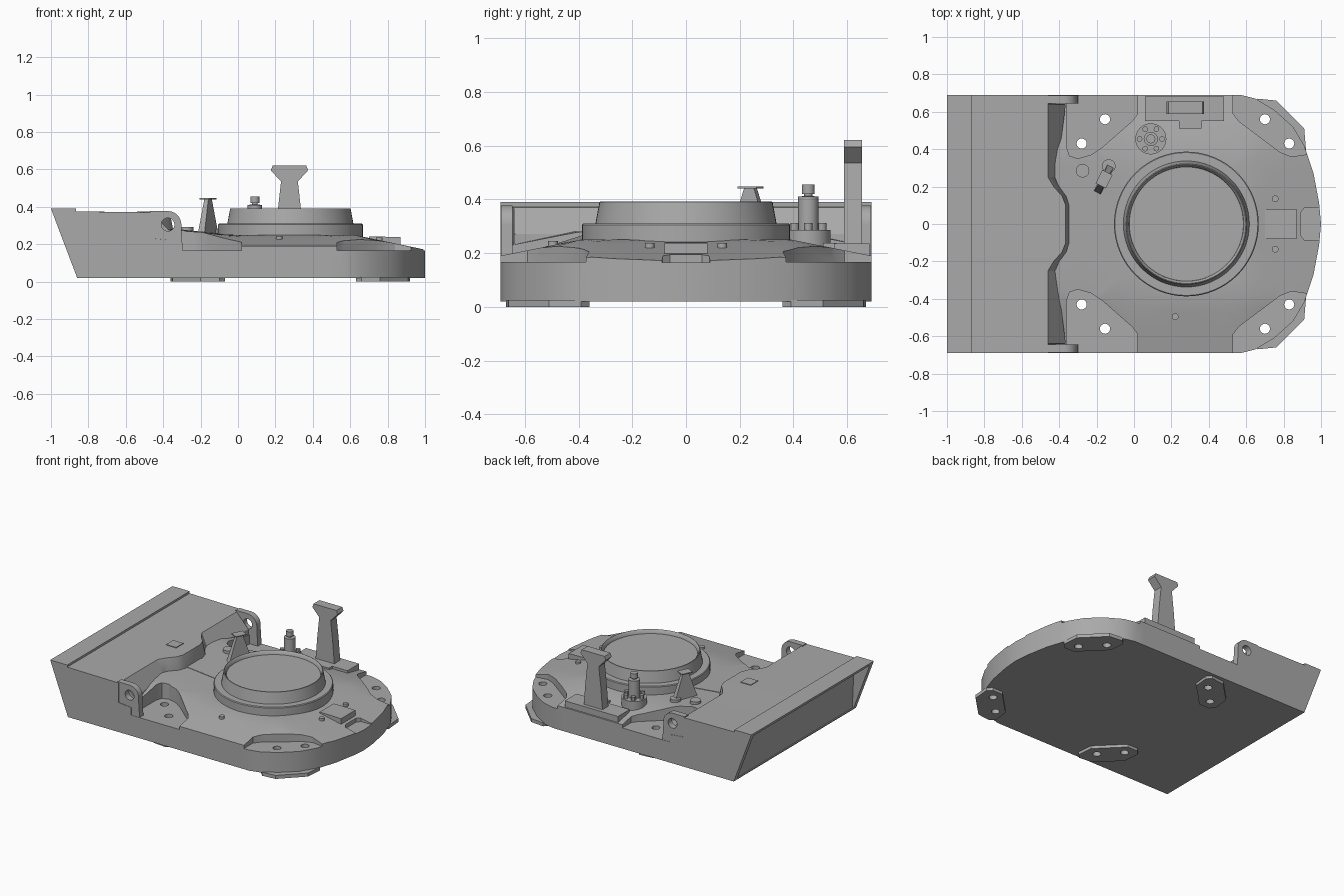
import bpy, bmesh, math
from mathutils import Vector

cube = bpy.data.objects.get("Cube")
if cube:
    bpy.data.objects.remove(cube, do_unlink=True)

grey = bpy.data.materials.new("plain grey")
grey.use_nodes = True
COLOUR = (0.4, 0.4, 0.4, 1)
grey.diffuse_color = COLOUR
grey.node_tree.nodes["Principled BSDF"].inputs["Base Color"].default_value = COLOUR

CX = 0.28  # centre of the round turret


def finish(name, bm):
    bmesh.ops.recalc_face_normals(bm, faces=bm.faces)
    mesh = bpy.data.meshes.new(name)
    bm.to_mesh(mesh)
    bm.free()
    mesh.materials.append(grey)
    obj = bpy.data.objects.new(name, mesh)
    bpy.context.collection.objects.link(obj)
    return obj


def skin(name, loops):
    """Join equal-length closed loops of points and cap both ends."""
    bm = bmesh.new()
    rows = [[bm.verts.new(p) for p in loop] for loop in loops]
    n = len(rows[0])
    for a, b in zip(rows, rows[1:]):
        for i in range(n):
            j = (i + 1) % n
            bm.faces.new((a[i], a[j], b[j], b[i]))
    bm.faces.new(rows[0])
    bm.faces.new(rows[-1])
    return finish(name, bm)


def prism(name, pts, lo, hi, axis="z"):
    place = (lambda p, h: (p[0], p[1], h)) if axis == "z" else (lambda p, h: (p[0], h, p[1]))
    return skin(name, [[place(p, h) for p in pts] for h in (lo, hi)])


def box(name, x0, x1, y0, y1, z0, z1):
    return prism(name, [(x0, y0), (x1, y0), (x1, y1), (x0, y1)], z0, z1)


def turned(name, x, y, profile, sides=32):
    """Stack of circles given as (radius, height)."""
    ring = [(math.cos(math.tau * i / sides), math.sin(math.tau * i / sides)) for i in range(sides)]
    return skin(name, [[(x + r * c, y + r * s, z) for c, s in ring] for r, z in profile])


def disc(name, x, y, r, z0, z1, sides=20):
    return turned(name, x, y, [(r, z0), (r, z1)], sides)


def cut(obj, cutters):
    bpy.context.view_layer.objects.active = obj
    for c in cutters:
        mod = obj.modifiers.new("cut", "BOOLEAN")
        mod.operation = "DIFFERENCE"
        mod.solver = "EXACT"
        mod.object = c
        bpy.ops.object.modifier_apply(modifier=mod.name)
        bpy.data.objects.remove(c, do_unlink=True)


def deck_z(x, y):
    side = max(0, abs(y) - 0.39) / 0.3
    nose = max(0, x - 0.62) / 0.36
    tail = max(0, -0.05 - x) / 0.3
    return 0.25 - 0.06 * side - 0.075 * nose + 0.03 * tail


# Hull: rounded nose, with a deck sloping away from the turret
half = [(-0.6, 0), (-0.6, 0.69), (-0.05, 0.69), (0.57, 0.69), (0.65, 0.67), (0.75, 0.61),
        (0.85, 0.52), (0.91, 0.42), (0.96, 0.27), (0.99, 0.11), (1, 0)]
corners = half + [(x, -y) for x, y in half[-2:0:-1]]
outline = []
for a, b in zip(corners, corners[1:] + corners[:1]):
    a, b = Vector(a), Vector(b)
    steps = max(1, round((b - a).length / 0.08))
    outline += [a.lerp(b, i / steps) for i in range(steps)]
centre = Vector((CX, 0))
loops = [[(p.x, p.y, 0.02) for p in outline]]
for t in (0, 0.2, 0.4, 0.65, 0.9, 1):
    loop = []
    for p in outline:
        q = p.lerp(centre + (p - centre).normalized() * 0.36, t)
        loop.append((q.x, q.y, deck_z(q.x, q.y)))
    loops.append(loop)
hull = skin("hull", loops)

# Corner pockets, bolt holes and the nose notch
rear_pocket = [(0.02, 0.8), (0.02, 0.59), (-0.01, 0.55), (-0.17, 0.41), (-0.23, 0.37), (-0.3, 0.35),
               (-0.345, 0.365), (-0.36, 0.41), (-0.36, 0.8)]
nose_pocket = [(0.53, 0.8), (0.53, 0.59), (0.56, 0.55), (0.72, 0.43), (0.78, 0.385), (0.84, 0.36),
               (0.91, 0.37), (1.1, 0.4), (1.1, 0.8)]
hole_spots = [(-0.28, 0.43), (-0.155, 0.56), (0.7, 0.56), (0.83, 0.43)]


def hole_cutters(spots, s):
    return [disc("hole_cutter", x, s * y, 0.027, -0.1, 0.5) for x, y in spots]


cutters = [prism("notch_cutter", [(0.89, 0.06), (0.91, 0.085), (1.1, 0.095),
                                  (1.1, -0.095), (0.91, -0.085), (0.89, -0.06)], 0.165, 0.5)]
for s in (1, -1):
    for pocket in (rear_pocket, nose_pocket):
        cutters.append(prism("pocket_cutter", [(x, s * y) for x, y in pocket], 0.167, 0.5))
    cutters += hole_cutters(hole_spots, s)
cut(hull, cutters)

# Mounting pads under the corners
pad = [(-0.36, 0.39), (-0.33, 0.36), (-0.25, 0.36), (-0.08, 0.53), (-0.07, 0.64), (-0.1, 0.67),
       (-0.2, 0.66), (-0.35, 0.51)]
for s, side in ((1, "left"), (-1, "right")):
    for end, pts, spots in (("rear", pad, hole_spots[:2]),
                            ("nose", [(0.56 - x, y) for x, y in pad], hole_spots[2:])):
        plate = prism(f"{end}_pad_{side}", [(x, s * y) for x, y in pts], 0, 0.025)
        cut(plate, hole_cutters(spots, s))

# Raised tail block, stations are (y, upper edge x, lower edge x)
stations = [(0.69, -0.46, -0.46), (0.645, -0.46, -0.46), (0.64, -0.46, -0.365), (0.25, -0.46, -0.415),
            (0.2, -0.43, -0.395), (0.15, -0.385, -0.36), (0.1, -0.365, -0.345)]
stations += [(-y, a, b) for y, a, b in reversed(stations)]
tail = skin("tail_block", [[(-0.86, y, 0.02), (-1, y, 0.39), (-0.865, y, 0.39), (-0.865, y, 0.375),
                            (a, y, 0.37), (b, y, 0.27), (b, y, 0.02)] for y, a, b in stations])
cut(tail, [prism("recess_cutter", [(-0.855, 0.03), (-1.1, 0.03), (-1.1, 0.368), (-0.87, 0.368)],
                 -0.655, 0.655, "y")])
box("tail_plate", -0.54, -0.46, -0.04, 0.04, 0.365, 0.376)

# Lifting ears beside the tail block
ex, ez, er = -0.375, 0.305, 0.072
ear = [(-0.47, 0.16), (-0.295, 0.16), (-0.303, 0.28)]
ear += [(ex + er * math.cos(math.radians(a)), ez + er * math.sin(math.radians(a))) for a in range(0, 91, 10)]
ear += [(-0.47, ez + er)]
pin = [(ex + 0.035 * math.cos(math.tau * i / 24), ez + 0.035 * math.sin(math.tau * i / 24)) for i in range(24)]
for s, side in ((1, "left"), (-1, "right")):
    lug = prism(f"ear_{side}", ear, s * 0.645, s * 0.688, "y")
    cut(lug, [prism("pin_cutter", pin, -0.8, 0.8, "y")])

# Turret ring with a shallow dished top
turned("turret_ring", CX, 0, [(0.387, 0.2), (0.387, 0.305), (0.382, 0.31), (0.337, 0.31), (0.322, 0.39),
                              (0.318, 0.392), (0.308, 0.38), (0.305, 0.365)], 64)

# Rear deck strip and nose fittings
prism("deck_strip", [(-0.36, 0.24), (-0.05, 0.24), (-0.05, 0.253), (-0.36, 0.284)], -0.08, 0.08, "y")
prism("nose_box", [(0.7, 0.19), (0.87, 0.17), (0.87, 0.238), (0.78, 0.24), (0.7, 0.24)], -0.08, 0.08, "y")
for x, y in ((0.755, 0.135), (0.755, -0.135), (0.22, -0.495)):
    z = deck_z(x, y)
    disc("deck_bolt", x, y, 0.018, z - 0.03, z + 0.015, 16)

# Tall post on its base plate
box("post_base", 0.06, 0.48, 0.55, 0.682, 0.17, 0.235)
box("post_tab", 0.24, 0.36, 0.51, 0.56, 0.19, 0.237)
post = [(0.075, 0.22), (0.06, 0.4), (0.045, 0.535), (0.1, 0.595), (0.09, 0.62)]
prism("post", [(CX - 0.005 - w, z) for w, z in post] + [(CX - 0.005 + w, z) for w, z in reversed(post)],
      0.588, 0.655, "y")

# Flanged valve with a ring of bolts
vx, vy = 0.09, 0.455
disc("valve_flange", vx, vy, 0.083, 0.18, 0.285, 32)
turned("valve_stem", vx, vy, [(0.038, 0.28), (0.038, 0.41), (0.015, 0.412), (0.015, 0.42),
                              (0.024, 0.42), (0.024, 0.455)], 20)
for i in range(6):
    a = math.tau * i / 6
    disc("valve_bolt", vx + 0.06 * math.cos(a), vy + 0.06 * math.sin(a), 0.015, 0.28, 0.312, 12)

# Tapered fin with a small top plate, and two low caps
along = Vector((0.07, 0.14)).normalized()
across = Vector((-along.y, along.x))
foot = Vector((-0.16, 0.24))


def oblong(length, width, z):
    return [tuple(foot + along * (i * length) + across * (j * width)) + (z,)
            for i, j in ((-1, -1), (1, -1), (1, 1), (-1, 1))]


skin("fin", [oblong(0.085, 0.02, 0.25), oblong(0.02, 0.012, 0.442)])
skin("fin_top", [oblong(0.04, 0.03, 0.44), oblong(0.04, 0.03, 0.447)])
for x, y in ((-0.275, 0.285), (-0.135, 0.31)):
    disc("deck_cap", x, y, 0.036, 0.24, deck_z(x, y) + 0.02, 24)

# Soft shading with crisp edges
for obj in bpy.context.view_layer.objects:
    obj.select_set(obj.type == "MESH" and obj.data.materials.get(grey.name) is not None)
bpy.context.view_layer.objects.active = hull
bpy.ops.object.shade_smooth_by_angle(angle=math.radians(30))
